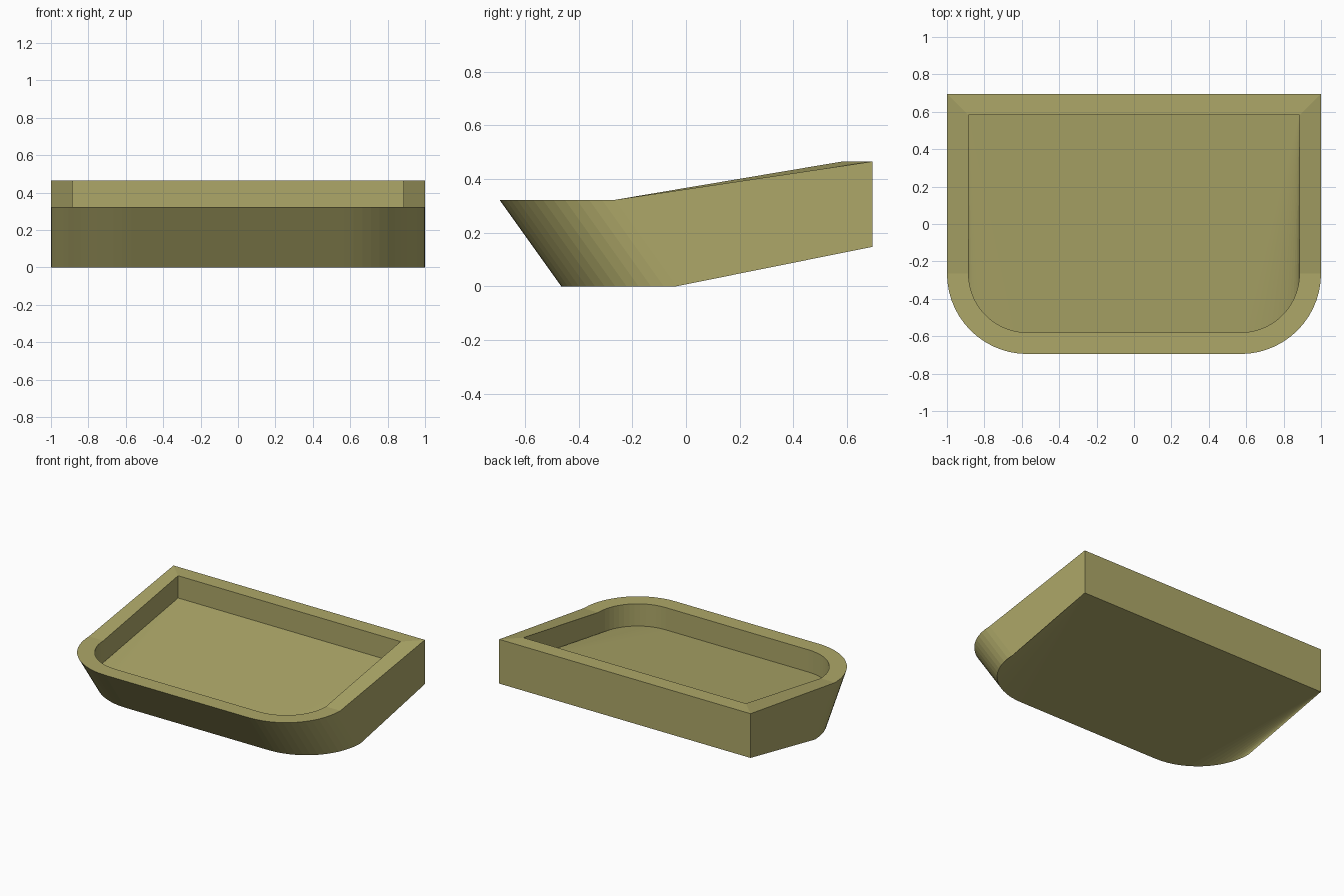
import bpy, bmesh, math

if "Cube" in bpy.data.objects:
    bpy.data.objects.remove(bpy.data.objects["Cube"])

SEGMENTS = 14          # sides of each rounded front corner
CX, CY = 0.57, -0.265  # corner centre
DEPTH = 0.16           # tray recess depth

mat = bpy.data.materials.new("olive tan")
mat.diffuse_color = (0.42, 0.39, 0.14, 1)
mat.use_nodes = True
mat.node_tree.nodes["Principled BSDF"].inputs["Base Color"].default_value = mat.diffuse_color

bm = bmesh.new()


def outline(half_width, radius, back_y, front_z, back_z, shift=0.0):
    """Loop: back right corner, rounded front from right to left, back left corner."""
    arc = [math.radians(90 * i / SEGMENTS) for i in range(SEGMENTS + 1)]
    right = [(CX + (half_width - CX) * math.cos(a), CY + shift - radius * math.sin(a)) for a in arc]
    pts = [(half_width, back_y, back_z)]
    pts += [(x, y, front_z) for x, y in right]
    pts += [(-x, y, front_z) for x, y in reversed(right)]
    pts += [(-half_width, back_y, back_z)]
    return [bm.verts.new(p) for p in pts]


def bridge(a, b):
    n = len(a)
    for i in range(n):
        j = (i + 1) % n
        bm.faces.new((a[i], a[j], b[j], b[i]))


def cap(loop):
    """Sloping middle panel with a fan from each back corner to its rounded corner."""
    n = len(loop)
    m = SEGMENTS + 1
    bm.faces.new((loop[0], loop[m], loop[m + 1], loop[n - 1]))
    for i in range(1, m):
        bm.faces.new((loop[0], loop[i], loop[i + 1]))
        bm.faces.new((loop[n - 1], loop[n - 1 - i], loop[n - 2 - i]))


# Outer shell (raked front), rim, recess walls and floor
base = outline(1.0, 0.43, 0.695, 0.0, 0.147, shift=0.23)
rim_outer = outline(1.0, 0.43, 0.695, 0.322, 0.465)
rim_inner = outline(0.885, 0.315, 0.583, 0.322, 0.465)
floor = outline(0.885, 0.315, 0.583, 0.322 - DEPTH, 0.465 - DEPTH)

cap(base)
bridge(base, rim_outer)
bridge(rim_outer, rim_inner)
bridge(rim_inner, floor)
cap(floor)

bmesh.ops.recalc_face_normals(bm, faces=bm.faces[:])
mesh = bpy.data.meshes.new("tray")
bm.to_mesh(mesh)
bm.free()
mesh.materials.append(mat)
tray = bpy.data.objects.new("tray", mesh)
bpy.context.collection.objects.link(tray)
